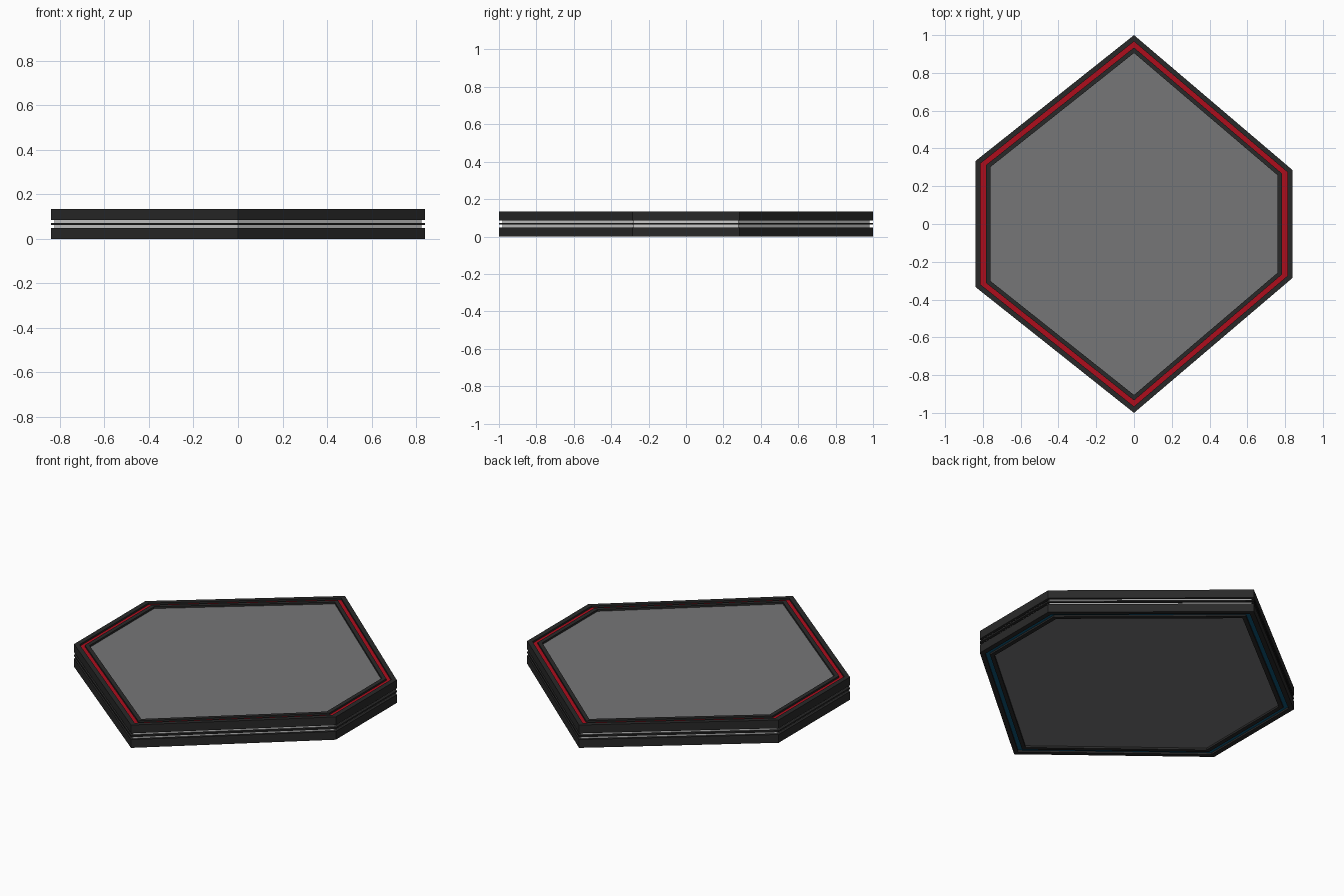
import bpy, bmesh

if "Cube" in bpy.data.objects:
    bpy.data.objects.remove(bpy.data.objects["Cube"])

# Slightly lopsided hexagon outline shared by every layer
OUTLINE = [(0, 1), (-0.84, 0.333), (-0.84, -0.333), (0, -1), (0.84, -0.285), (0.84, 0.285)]
H = 0.135


def material(name, color):
    m = bpy.data.materials.new(name)
    m.diffuse_color = (*color, 1)
    m.use_nodes = True
    m.node_tree.nodes["Principled BSDF"].inputs["Base Color"].default_value = m.diffuse_color
    return m


BLACK = material("frame_black", (0.022, 0.022, 0.022))
RED = material("inlay_red", (0.42, 0.004, 0.012))
BLUE = material("inlay_blue", (0.004, 0.10, 0.20))
PANEL = material("panel_grey", (0.18, 0.18, 0.185))


def finish(name, bm, mat):
    bmesh.ops.recalc_face_normals(bm, faces=bm.faces)
    me = bpy.data.meshes.new(name)
    bm.to_mesh(me)
    bm.free()
    ob = bpy.data.objects.new(name, me)
    bpy.context.collection.objects.link(ob)
    if mat:
        me.materials.append(mat)
    return ob


def loops(bm, profile, flip):
    return [[bm.verts.new((x * s, y * s, H - z if flip else z)) for x, y in OUTLINE]
            for s, z in profile]


def bridge(bm, a, b):
    n = len(a)
    for i in range(n):
        j = (i + 1) % n
        bm.faces.new((a[i], a[j], b[j], b[i]))


def ring(name, profile, mat, flip=False):
    """Sweep a closed (scale, height) cross-section round the outline."""
    bm = bmesh.new()
    ls = loops(bm, profile, flip)
    for k in range(len(ls)):
        bridge(bm, ls[k - 1], ls[k])
    return finish(name, bm, mat)


def slab(name, scale, z0, z1, mat, flip=False):
    """Solid hexagonal plate."""
    bm = bmesh.new()
    a, b = loops(bm, [(scale, z0), (scale, z1)], flip)
    bridge(bm, a, b)
    bm.faces.new(a)
    bm.faces.new(b)
    return finish(name, bm, mat)


# Frame cross-section with a groove for the coloured inlay
FRAME = [(1, 0.086), (1, H), (0.966, H), (0.966, 0.122), (0.934, 0.122),
         (0.934, H), (0.905, H), (0.905, 0.086)]
INLAY = [(0.966, 0.122), (0.966, 0.125), (0.934, 0.125), (0.934, 0.122)]

# Upper and lower halves: frame, inlay and recessed panel
for side, flip, glow in (("top", False, RED), ("bottom", True, BLUE)):
    ring(side + "_frame", FRAME, BLACK, flip)
    ring(side + "_inlay", INLAY, glow, flip)
    slab(side + "_panel", 0.905, 0.086, 0.124, PANEL, flip)

# Recessed pale core with a thin dark plate through the middle
slab("upper_core", 0.982, 0.072, 0.086, None)
slab("lower_core", 0.982, 0.072, 0.086, None, True)
slab("middle_plate", 1.0, 0.063, 0.072, BLACK)
